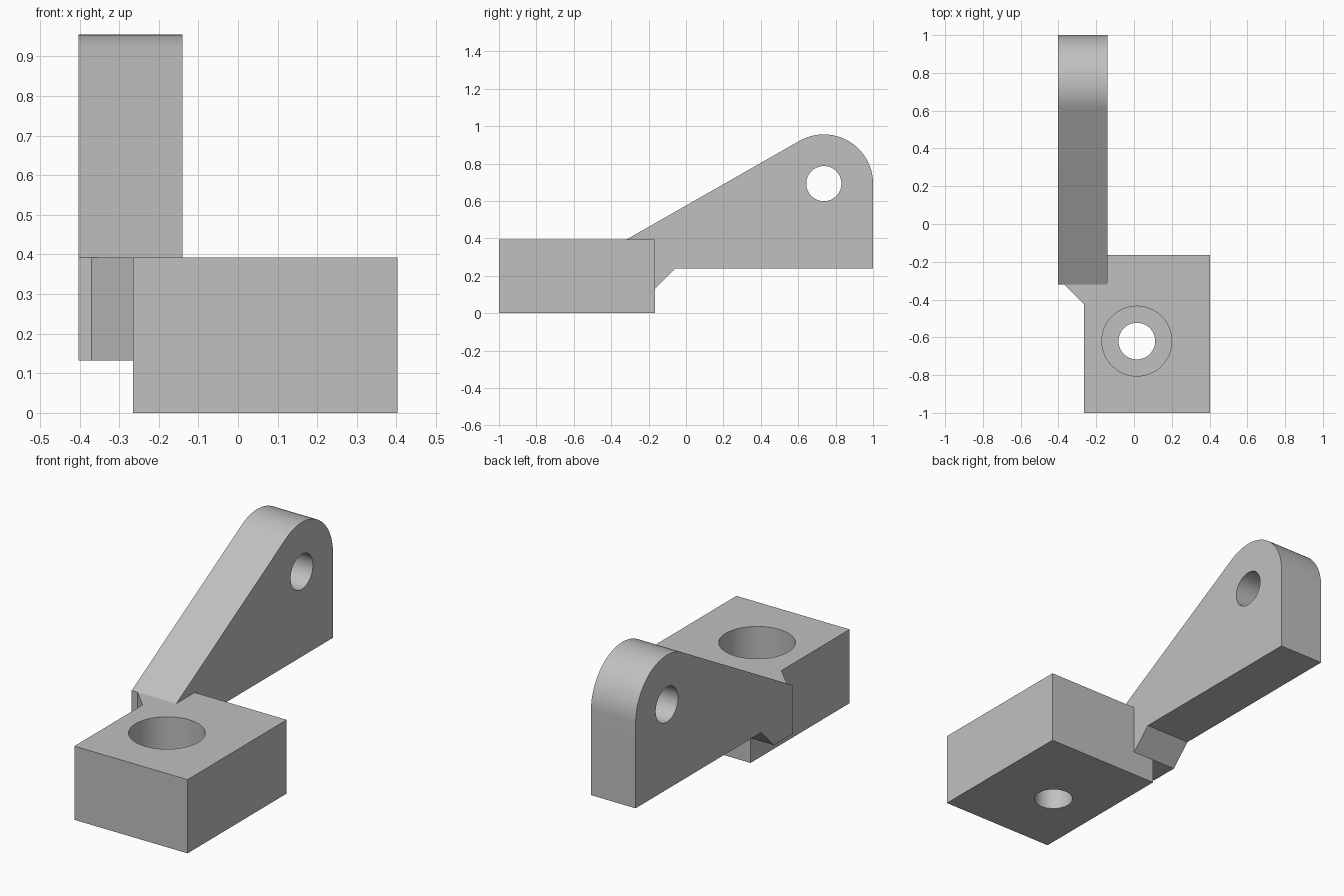
import bpy
import bmesh
from math import sin, cos, radians
from mathutils import Vector

cube = bpy.data.objects.get("Cube")
if cube:
    bpy.data.objects.remove(cube, do_unlink=True)

# One plain grey for the whole bracket
grey = bpy.data.materials.new("light grey")
grey.use_nodes = True
colour = (0.53, 0.53, 0.53, 1)
grey.diffuse_color = colour
grey.node_tree.nodes["Principled BSDF"].inputs["Base Color"].default_value = colour

TOP, STEP = 0.393, 0.132      # block top, underside of the arm's root


def prism(name, outline, axis, low, high):
    """Extrude a 2D outline along x (outline is y, z) or z (outline is x, y)."""
    bm = bmesh.new()
    place = (lambda a, b: (low, a, b)) if axis == "x" else (lambda a, b: (a, b, low))
    face = bm.faces.new([bm.verts.new(place(a, b)) for a, b in outline])
    moved = bmesh.ops.extrude_face_region(bm, geom=[face])["geom"]
    shift = Vector((high - low, 0, 0) if axis == "x" else (0, 0, high - low))
    bmesh.ops.translate(bm, vec=shift,
                        verts=[v for v in moved if isinstance(v, bmesh.types.BMVert)])
    bmesh.ops.recalc_face_normals(bm, faces=bm.faces)
    mesh = bpy.data.meshes.new(name)
    bm.to_mesh(mesh)
    bm.free()
    mesh.materials.append(grey)
    obj = bpy.data.objects.new(name, mesh)
    bpy.context.collection.objects.link(obj)
    return obj


def arc(centre, radius, start, end, steps):
    angles = [radians(start + (end - start) * i / steps) for i in range(steps + 1)]
    return [(centre[0] + radius * cos(t), centre[1] + radius * sin(t)) for t in angles]


def circle(centre, radius):
    return arc(centre, radius, 0, 360, 64)[:-1]


def combine(target, helper, operation):
    mod = target.modifiers.new(operation.lower(), "BOOLEAN")
    mod.operation = operation
    mod.solver = "EXACT"
    mod.object = helper
    helper.hide_render = True
    bpy.context.view_layer.objects.active = target
    bpy.ops.object.modifier_apply(modifier=mod.name)
    bpy.data.objects.remove(helper, do_unlink=True)


# Mounting block
bracket = prism("mounting_bracket",
                [(-0.265, -1), (0.403, -1), (0.403, -0.165), (-0.265, -0.165)],
                "z", 0, TOP)

# Sloping arm with a rounded eye end and a chamfered root
eye = (0.737, 0.693)
arm = prism("arm",
            [(-0.32, STEP), (-0.165, STEP), (-0.057, 0.24), (1, 0.24)]
            + arc(eye, 0.263, 0, 120, 32) + [(-0.32, TOP)],
            "x", -0.403, -0.14)
combine(bracket, arm, "UNION")

# Corner gusset between the arm's end and the block's side
gusset = prism("gusset",
               [(-0.37, -0.32), (-0.265, -0.425), (-0.23, -0.425),
                (-0.23, -0.28), (-0.37, -0.28)], "z", STEP, TOP)
combine(bracket, gusset, "UNION")

# Pivot hole, bolt hole and counterbore
bolt = (0.015, -0.62)
combine(bracket, prism("pivot_cutter", circle(eye, 0.094), "x", -0.6, 0.1), "DIFFERENCE")
combine(bracket, prism("bolt_cutter", circle(bolt, 0.097), "z", -0.2, 0.6), "DIFFERENCE")
combine(bracket, prism("counterbore_cutter", circle(bolt, 0.185), "z", 0.19, 0.6), "DIFFERENCE")

# Smooth the round surfaces, keep the edges sharp
bpy.ops.object.select_all(action="DESELECT")
bracket.select_set(True)
bpy.context.view_layer.objects.active = bracket
bpy.ops.object.shade_smooth_by_angle(angle=radians(20))
